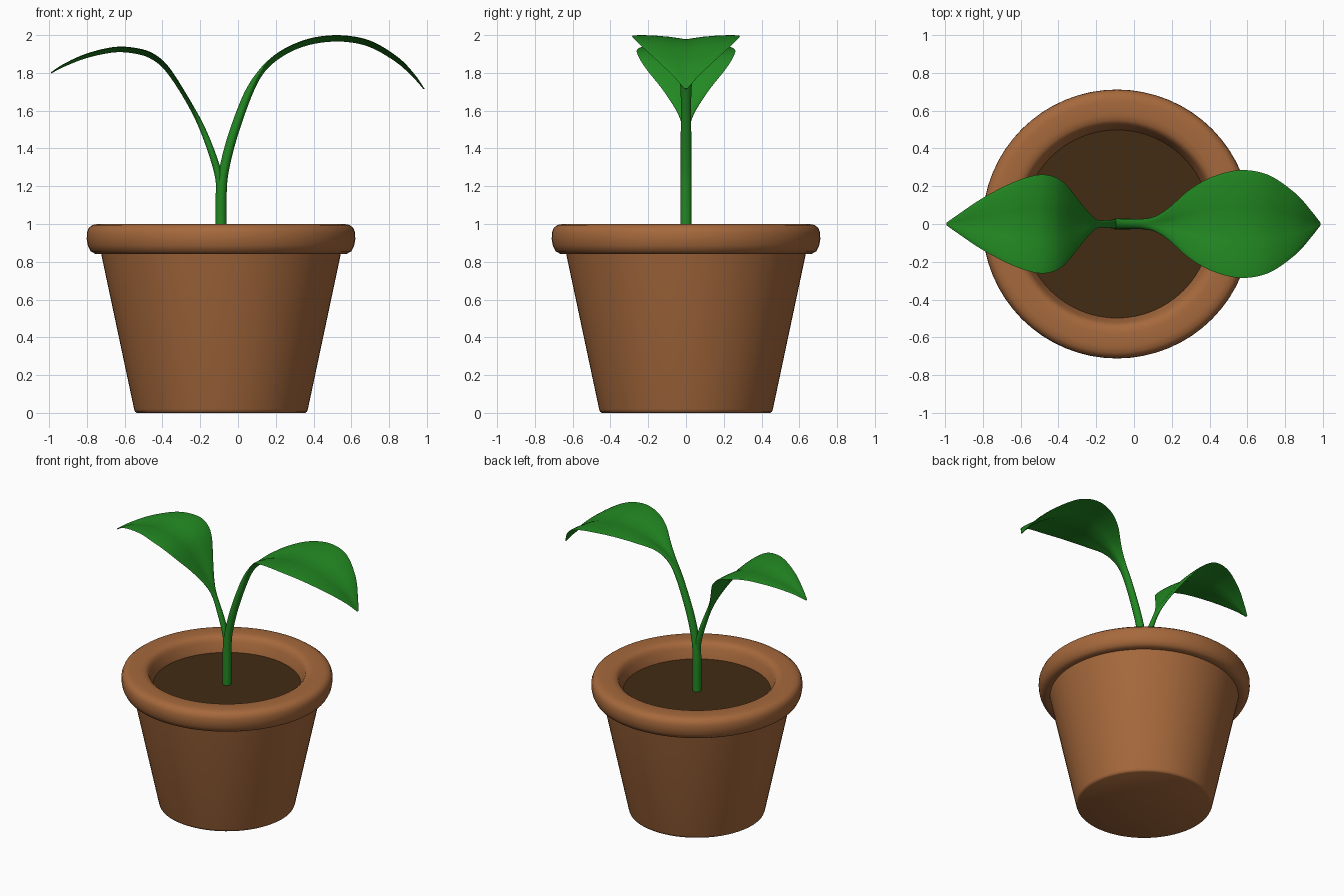
import bpy, bmesh, math
from mathutils import Vector

if "Cube" in bpy.data.objects:
    bpy.data.objects.remove(bpy.data.objects["Cube"])

CX = -0.09  # pot axis


def material(name, rgb):
    m = bpy.data.materials.new(name)
    m.diffuse_color = (*rgb, 1)
    m.use_nodes = True
    m.node_tree.nodes["Principled BSDF"].inputs["Base Color"].default_value = m.diffuse_color
    return m


def finish(name, bm, mat, angle):
    bmesh.ops.recalc_face_normals(bm, faces=bm.faces)
    me = bpy.data.meshes.new(name)
    bm.to_mesh(me)
    bm.free()
    ob = bpy.data.objects.new(name, me)
    bpy.context.collection.objects.link(ob)
    me.materials.append(mat)
    bpy.ops.object.select_all(action='DESELECT')
    ob.select_set(True)
    bpy.context.view_layer.objects.active = ob
    bpy.ops.object.shade_smooth_by_angle(angle=math.radians(angle))
    return ob


def bridge(bm, rings, cap_start=True, cap_end=True):
    n = len(rings[0])
    for a, b in zip(rings, rings[1:]):
        for i in range(n):
            j = (i + 1) % n
            bm.faces.new((a[i], a[j], b[j], b[i]))
    if cap_start:
        bm.faces.new(rings[0])
    if cap_end:
        bm.faces.new(rings[-1])


def lathe(name, profile, mat, n=64, angle=40):
    bm = bmesh.new()
    rings = [[bm.verts.new((CX + r * math.cos(2 * math.pi * i / n),
                            r * math.sin(2 * math.pi * i / n), z))
              for i in range(n)] for r, z in profile]
    bridge(bm, rings)
    return finish(name, bm, mat, angle)


def smooth_path(pts, steps=5):
    """Catmull-Rom interpolation through all station values."""
    out = []
    for i in range(len(pts) - 1):
        p0, p1, p2, p3 = (pts[max(0, min(len(pts) - 1, i + k))] for k in (-1, 0, 1, 2))
        for s in range(steps):
            t = s / steps
            out.append([0.5 * (2 * b + (c - a) * t + (2 * a - 5 * b + 4 * c - d) * t * t
                               + (3 * b - a - 3 * c + d) * t ** 3)
                        for a, b, c, d in zip(p0, p1, p2, p3)])
    out.append(list(pts[-1]))
    return out


def leaf(name, stations, side, mat, n=20):
    """Loft from round stem to folded blade; station = x, z, half width, half thickness, fold."""
    st = smooth_path(stations)
    bm = bmesh.new()
    rings = []
    for i, (x, z, w, t, fold) in enumerate(st):
        a, b = st[max(i - 1, 0)], st[min(i + 1, len(st) - 1)]
        tan = Vector((b[0] - a[0], 0, b[1] - a[1])).normalized()
        nor = Vector((-tan.z, 0, tan.x)) * side
        ring = []
        for k in range(n):
            c, s = math.cos(2 * math.pi * k / n), math.sin(2 * math.pi * k / n)
            lift = fold * (1 - (1 - abs(c)) ** 2)
            p = Vector((x, w * c, z)) + nor * (t * s + lift)
            ring.append(bm.verts.new(p))
        rings.append(ring)
    bridge(bm, rings)
    return finish(name, bm, mat, 60)


clay = material("clay", (0.38, 0.14, 0.045))
earth = material("earth", (0.055, 0.024, 0.007))
green = material("leaf_green", (0.016, 0.25, 0.016))

# Pot with rolled rim
lathe("pot", [(0.445, 0.0), (0.455, 0.006), (0.46, 0.02), (0.635, 0.845),
              (0.665, 0.842), (0.69, 0.855), (0.705, 0.885), (0.711, 0.92),
              (0.71, 0.955), (0.70, 0.98), (0.68, 0.995), (0.65, 1.0),
              (0.58, 1.0), (0.55, 0.995), (0.53, 0.98), (0.52, 0.955),
              (0.505, 0.92), (0.495, 0.88)], clay)

# Soil
lathe("soil", [(0.50, 0.875), (0.50, 0.89)], earth)

# Main stem running into the right leaf
leaf("stem_and_right_leaf", [
    (-0.09, 0.88, 0.03, 0.03, 0), (-0.09, 1.02, 0.03, 0.03, 0),
    (-0.089, 1.16, 0.03, 0.029, 0), (-0.075, 1.28, 0.029, 0.026, 0),
    (-0.03, 1.46, 0.028, 0.025, 0), (0.05, 1.68, 0.028, 0.022, 0),
    (0.12, 1.80, 0.042, 0.014, 0.006), (0.20, 1.872, 0.09, 0.008, 0.018),
    (0.30, 1.928, 0.18, 0.006, 0.022), (0.42, 1.963, 0.25, 0.006, 0.025),
    (0.56, 1.971, 0.285, 0.006, 0.025), (0.70, 1.942, 0.26, 0.006, 0.024),
    (0.84, 1.862, 0.165, 0.006, 0.018), (0.93, 1.78, 0.07, 0.005, 0.009),
    (0.985, 1.715, 0.008, 0.003, 0)], 1, green)

# Left branch and leaf
leaf("left_leaf", [
    (-0.09, 1.10, 0.024, 0.022, 0), (-0.1, 1.24, 0.024, 0.02, 0),
    (-0.14, 1.38, 0.022, 0.018, 0), (-0.205, 1.54, 0.026, 0.014, 0.002),
    (-0.29, 1.685, 0.11, 0.007, 0.012), (-0.38, 1.815, 0.215, 0.006, 0.018),
    (-0.45, 1.875, 0.255, 0.006, 0.022), (-0.53, 1.905, 0.257, 0.006, 0.022),
    (-0.65, 1.915, 0.215, 0.006, 0.02), (-0.80, 1.885, 0.135, 0.006, 0.014),
    (-0.92, 1.838, 0.055, 0.005, 0.007), (-0.99, 1.80, 0.008, 0.003, 0)], -1, green)
